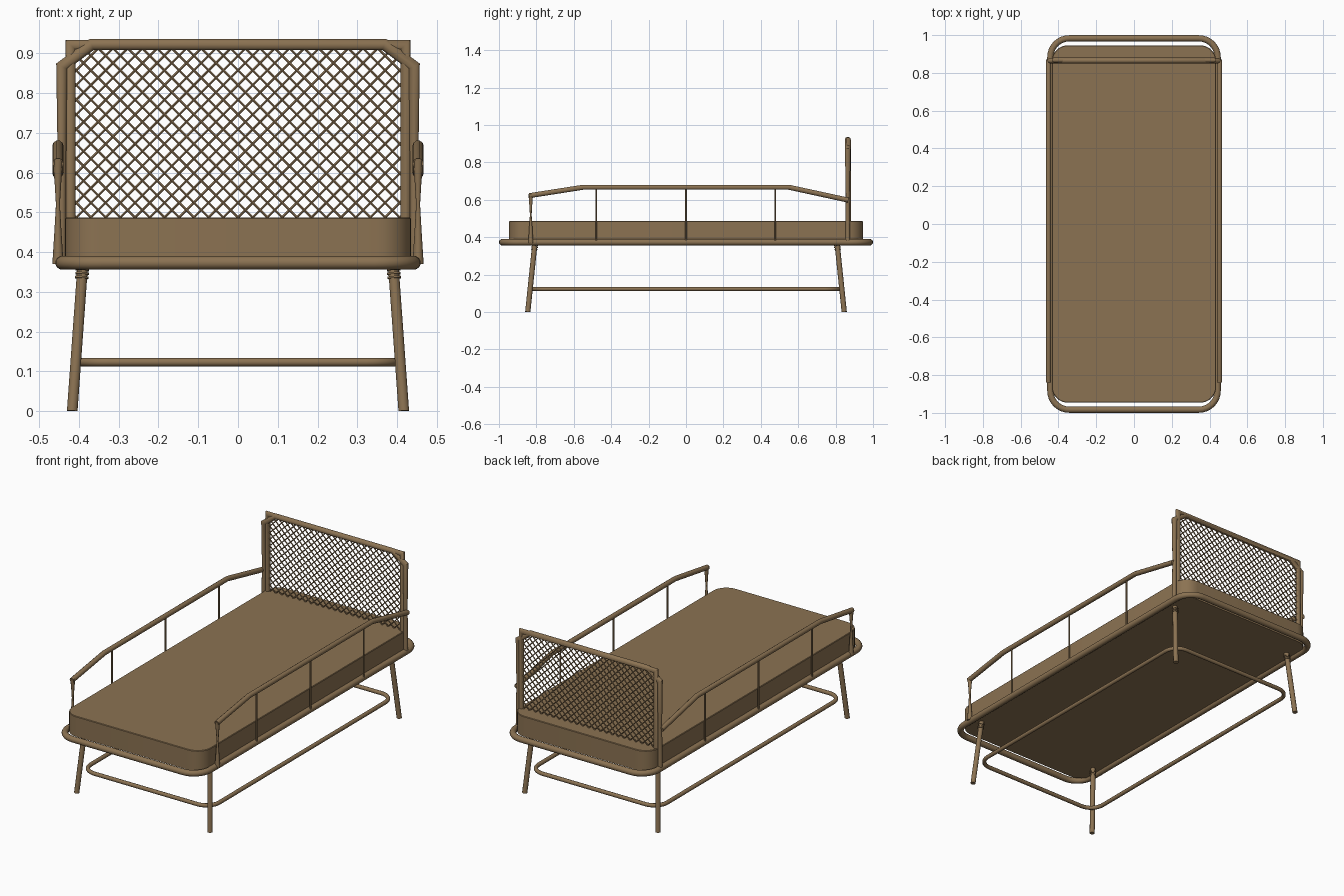
import bpy, bmesh, math
from mathutils import Vector as V

if "Cube" in bpy.data.objects:
    bpy.data.objects.remove(bpy.data.objects["Cube"])

brown = bpy.data.materials.new("warm brown")
brown.diffuse_color = (0.26, 0.17, 0.085, 1)
brown.use_nodes = True
brown.node_tree.nodes["Principled BSDF"].inputs["Base Color"].default_value = brown.diffuse_color


def finish(name, bm, smooth=True):
    bmesh.ops.recalc_face_normals(bm, faces=bm.faces)
    me = bpy.data.meshes.new(name)
    bm.to_mesh(me)
    bm.free()
    me.materials.append(brown)
    ob = bpy.data.objects.new(name, me)
    bpy.context.collection.objects.link(ob)
    if smooth:
        bpy.ops.object.select_all(action='DESELECT')
        ob.select_set(True)
        bpy.context.view_layer.objects.active = ob
        bpy.ops.object.shade_smooth_by_angle(angle=math.radians(40))
    return ob


def tube(bm, pts, radii, normal, closed=False, sides=10):
    """Sweep a mitred round section along a path lying in the plane of 'normal'."""
    pts = [V(p) for p in pts]
    n = len(pts)
    if not isinstance(radii, (list, tuple)):
        radii = [radii] * n
    rings = []
    for i, p in enumerate(pts):
        a = (p - pts[i - 1]).normalized() if closed or i > 0 else None
        b = (pts[(i + 1) % n] - p).normalized() if closed or i < n - 1 else None
        a, b = a or b, b or a
        t = (a + b).normalized()
        side = t.cross(V(normal)).normalized()
        up = side.cross(t)
        stretch = 1 / max(0.5, t.dot(a))
        ring = []
        for k in range(sides):
            w = 2 * math.pi * (k + 0.5) / sides
            ring.append(bm.verts.new(p + radii[i] * (side * math.cos(w) * stretch + up * math.sin(w))))
        rings.append(ring)
    for i in range(n if closed else n - 1):
        r, s = rings[i], rings[(i + 1) % n]
        for k in range(sides):
            m = (k + 1) % sides
            bm.faces.new((r[k], r[m], s[m], s[k]))
    if not closed:
        bm.faces.new(rings[0])
        bm.faces.new(rings[-1])


def rounded(hx, hy, r, z, steps=8):
    pts = []
    for q, (sx, sy) in enumerate(((1, 1), (-1, 1), (-1, -1), (1, -1))):
        for i in range(steps + 1):
            w = math.pi / 2 * (q + i / steps)
            pts.append((sx * (hx - r) + r * math.cos(w), sy * (hy - r) + r * math.sin(w), z))
    return pts


# bed frame ring and lower stretcher ring
bm = bmesh.new()
tube(bm, rounded(0.443, 0.983, 0.10, 0.373), 0.017, (0, 0, 1), True, 12)
finish("bed_frame", bm)
bm = bmesh.new()
tube(bm, rounded(0.402, 0.822, 0.08, 0.123), 0.011, (0, 0, 1), True)
finish("lower_stretcher", bm)

# mattress
bm = bmesh.new()
base = bm.faces.new([bm.verts.new(p) for p in rounded(0.435, 0.946, 0.085, 0.372)])
up = bmesh.ops.extrude_face_region(bm, geom=[base])["geom"]
top = [v for v in up if isinstance(v, bmesh.types.BMVert)]
bmesh.ops.translate(bm, vec=(0, 0, 0.115), verts=top)
rim = [e for e in bm.edges if all(v.co.z > 0.48 for v in e.verts)]
bmesh.ops.bevel(bm, geom=rim, offset=0.003, segments=1, affect='EDGES')
finish("mattress", bm)

# splayed legs with collar rings
for sx, xn in ((-1, "left"), (1, "right")):
    for sy, yn in ((-1, "front"), (1, "back")):
        bm = bmesh.new()
        foot, head = V((sx * 0.417, sy * 0.846, 0)), V((sx * 0.39, sy * 0.807, 0.375))
        tube(bm, [foot, head], 0.014, (0, 1, 0))
        for z in (0.336, 0.346, 0.356):
            tube(bm, [foot.lerp(head, (z + d) / 0.375) for d in (-0.0025, 0.0025)], 0.018, (0, 1, 0))
        for v in bm.verts:
            v.co.z = max(v.co.z, 0)
        finish(f"{yn}_{xn}_leg", bm)

# side rails with pinched front posts and thin spindles
for s, n in ((-1, "left"), (1, "right")):
    x = s * 0.453
    bm = bmesh.new()
    tube(bm, [(x, -0.838, 0.622), (x, -0.55, 0.667), (x, 0.55, 0.667), (x, 0.868, 0.598)], 0.014, (1, 0, 0))
    tube(bm, [(x, -0.83, 0.37), (x, -0.83, 0.45), (x, -0.83, 0.52), (x, -0.83, 0.57), (x, -0.83, 0.63)],
         [0.014, 0.009, 0.005, 0.008, 0.013], (1, 0, 0))
    finish(n + "_side_rail", bm)
    bm = bmesh.new()
    for y in (-0.48, 0, 0.477):
        tube(bm, [(x, y, 0.375), (x, y, 0.665)], 0.005, (1, 0, 0), sides=8)
    finish(n + "_spindles", bm)

# headboard: chamfered outer tube and rectangular inner frame
yh = 0.868
bm = bmesh.new()
half = [(0.445, 0.375), (0.443, 0.62), (0.443, 0.867), (0.368, 0.922)]
path = [(-x, yh - 0.003, z) for x, z in half] + [(x, yh - 0.003, z) for x, z in half[::-1]]
tube(bm, path, [0.013, 0.011, 0.015, 0.015, 0.015, 0.015, 0.011, 0.013], (0, 1, 0))
finish("headboard_outer_frame", bm)
bm = bmesh.new()
tube(bm, [(-0.421, yh, 0.375), (-0.421, yh, 0.921), (0.421, yh, 0.921), (0.421, yh, 0.375)],
     0.0135, (0, 1, 0))
finish("headboard_inner_frame", bm)

# woven diagonal lattice
bm = bmesh.new()
X, Z0, Z1, P = 0.415, 0.45, 0.912, 0.037
for d in (-1, 1):
    for k in range(-30, 31):
        c = k * P                      # strand: x = c + d * (z - Z0)
        t = sorted(((-X - c) * d, (X - c) * d))
        a, b = max(0, t[0]), min(Z1 - Z0, t[1])
        if b - a > 0.01:
            tube(bm, [(c + d * w, yh + d * 0.002, Z0 + w) for w in (a, b)], 0.0033, (0, 1, 0), sides=6)
finish("headboard_lattice", bm)
